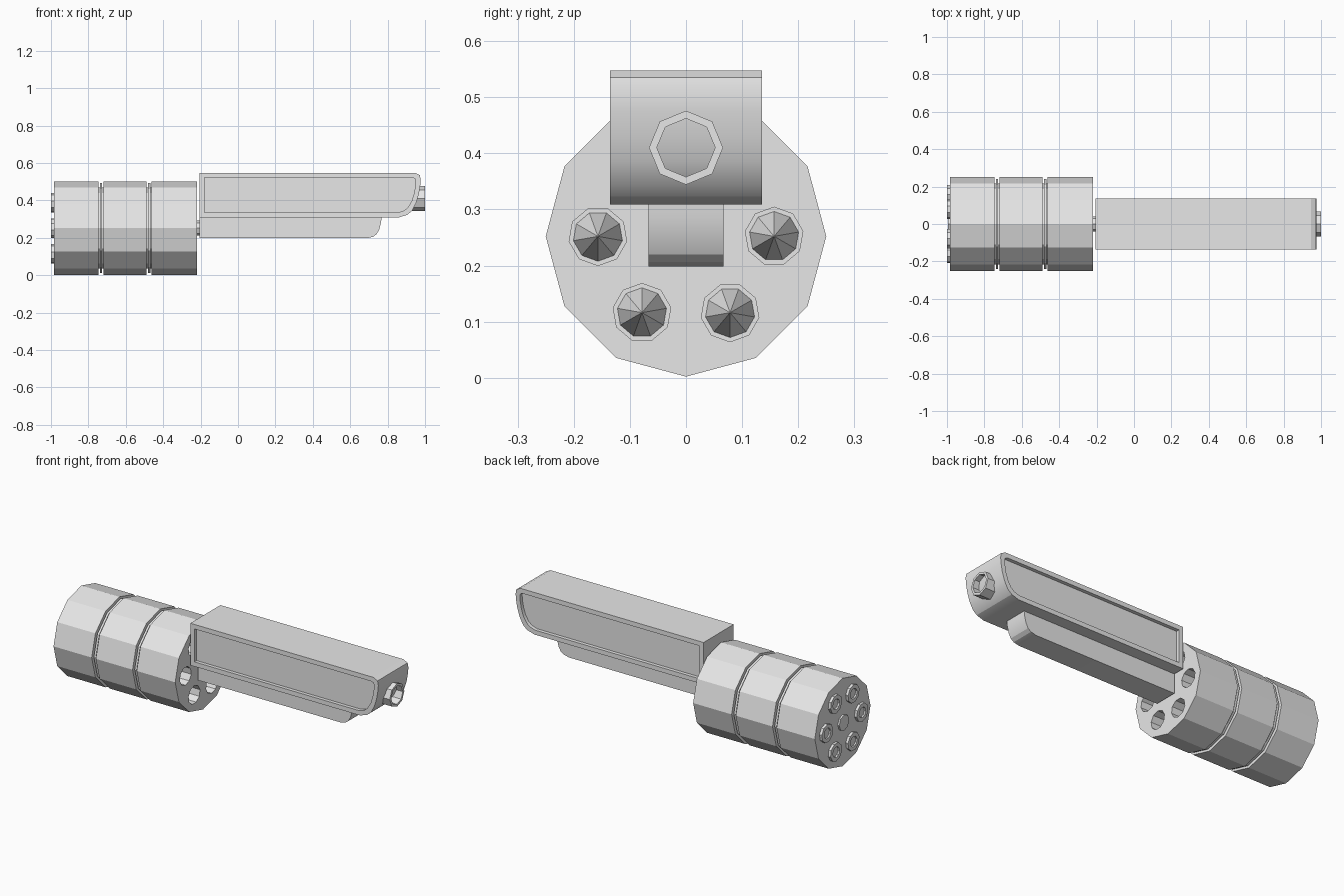
import bpy, bmesh, math

if "Cube" in bpy.data.objects:
    bpy.data.objects.remove(bpy.data.objects["Cube"])

metal = bpy.data.materials.new("plain_grey")
metal.diffuse_color = (0.8, 0.8, 0.8, 1)
metal.use_nodes = True
metal.node_tree.nodes["Principled BSDF"].inputs["Base Color"].default_value = metal.diffuse_color
CZ = 0.252          # drum axis height
MZ = 0.41           # bore axis height


def finish(name, bm, smooth=False):
    bmesh.ops.remove_doubles(bm, verts=bm.verts, dist=1e-5)
    bmesh.ops.recalc_face_normals(bm, faces=bm.faces)
    me = bpy.data.meshes.new(name)
    bm.to_mesh(me)
    bm.free()
    ob = bpy.data.objects.new(name, me)
    bpy.context.collection.objects.link(ob)
    me.materials.append(metal)
    if smooth:
        bpy.ops.object.select_all(action='DESELECT')
        ob.select_set(True)
        bpy.context.view_layer.objects.active = ob
        bpy.ops.object.shade_smooth_by_angle(angle=math.radians(22))
    return ob


def lathe(bm, profile, n, y=0, z=CZ, turn=0.0, closed=False):
    """Spin (x, radius) points round an axis parallel to x; ends are capped."""
    rings = []
    for x, r in profile:
        rings.append([bm.verts.new((x, y + r * math.cos(turn + math.tau * i / n),
                                    z + r * math.sin(turn + math.tau * i / n)))
                      for i in range(n)])
    pairs = list(zip(rings, rings[1:]))
    if closed:
        pairs.append((rings[-1], rings[0]))
    for a, b in pairs:
        for i in range(n):
            j = (i + 1) % n
            bm.faces.new((a[i], a[j], b[j], b[i]))
    if not closed:
        for end in (rings[0], rings[-1]):
            bm.faces.new(end)


def stations():
    for k in range(6):
        a = math.tau * k / 6
        yield 0.157 * math.cos(a), CZ + 0.157 * math.sin(a), a + math.pi / 2


# drum: three sections with a thin band in each gap
prof = [(-0.985, 0.25)]
for g in (-0.732, -0.475):
    prof += [(g - 0.013, 0.25), (g - 0.013, 0.217), (g - 0.006, 0.217), (g - 0.006, 0.241),
             (g + 0.006, 0.241), (g + 0.006, 0.217), (g + 0.013, 0.217), (g + 0.013, 0.25)]
prof.append((-0.22, 0.25))
bm = bmesh.new()
lathe(bm, prof, 12, turn=-math.pi / 2)
drum = finish("drum", bm)

# chambers cut into the drum front
bm = bmesh.new()
for y, z, t in stations():
    lathe(bm, [(-0.5, 0.052), (-0.1, 0.052)], 9, y, z, t)
cutter = finish("chamber_cutter", bm)
cutter.hide_render = True
mod = drum.modifiers.new("chambers", 'BOOLEAN')
mod.operation = 'DIFFERENCE'
mod.solver = 'EXACT'
mod.object = cutter
bpy.context.view_layer.objects.active = drum
bpy.ops.object.modifier_apply(modifier=mod.name)
bpy.data.objects.remove(cutter)

# pointed tips inside the chambers
bm = bmesh.new()
for y, z, t in stations():
    lathe(bm, [(-0.502, 0.045), (-0.36, 0.0005)], 9, y, z, t)
finish("chamber_tips", bm)

# rims on the back of the drum, and the centre boss
bm = bmesh.new()
for y, z, t in stations():
    lathe(bm, [(-0.98, 0.052), (-1.0, 0.052), (-1.0, 0.03), (-0.992, 0.028)], 9, y, z, t)
finish("rear_rims", bm)
bm = bmesh.new()
lathe(bm, [(-0.995, 0.045), (-0.98, 0.045)], 8)
finish("rear_boss", bm)

# axle joining drum and barrel
bm = bmesh.new()
lathe(bm, [(-0.24, 0.04), (-0.19, 0.04)], 8)
finish("axle", bm)

# barrel: rounded nose, recessed panel on both sides
outer = [(-0.205, 0.309), (-0.205, 0.548), (0.945, 0.548), (0.972, 0.535), (0.977, 0.51),
         (0.974, 0.475), (0.966, 0.43), (0.952, 0.385), (0.93, 0.344), (0.905, 0.323), (0.86, 0.309)]
inner = [(-0.179, 0.335), (-0.179, 0.522), (0.932, 0.522), (0.946, 0.517), (0.95, 0.505),
         (0.948, 0.475), (0.941, 0.435), (0.928, 0.395), (0.908, 0.362), (0.888, 0.346), (0.855, 0.335)]
bm = bmesh.new()
layers = [(inner, -0.115), (inner, -0.135), (outer, -0.135),
          (outer, 0.135), (inner, 0.135), (inner, 0.115)]
loops = [[bm.verts.new((x, y, z)) for x, z in pts] for pts, y in layers]
n = len(outer)
for a, b in zip(loops, loops[1:]):
    for i in range(n):
        j = (i + 1) % n
        bm.faces.new((a[i], a[j], b[j], b[i]))
bm.faces.new(loops[0])
bm.faces.new(loops[-1])
finish("barrel", bm, True)

# housing under the barrel
pts = [(-0.205, 0.198), (-0.205, 0.315), (0.768, 0.315), (0.765, 0.285), (0.755, 0.245),
       (0.742, 0.22), (0.723, 0.206), (0.69, 0.198)]
bm = bmesh.new()
face = bm.faces.new([bm.verts.new((x, -0.067, z)) for x, z in pts])
ext = bmesh.ops.extrude_face_region(bm, geom=[face], use_keep_orig=True)
bmesh.ops.translate(bm, vec=(0, 0.134, 0),
                    verts=[v for v in ext["geom"] if isinstance(v, bmesh.types.BMVert)])
finish("under_barrel", bm, True)

# open muzzle ring
bm = bmesh.new()
lathe(bm, [(0.92, 0.066), (1.0, 0.066), (1.0, 0.052), (0.92, 0.052)], 8, 0, MZ, closed=True)
finish("muzzle_ring", bm)
